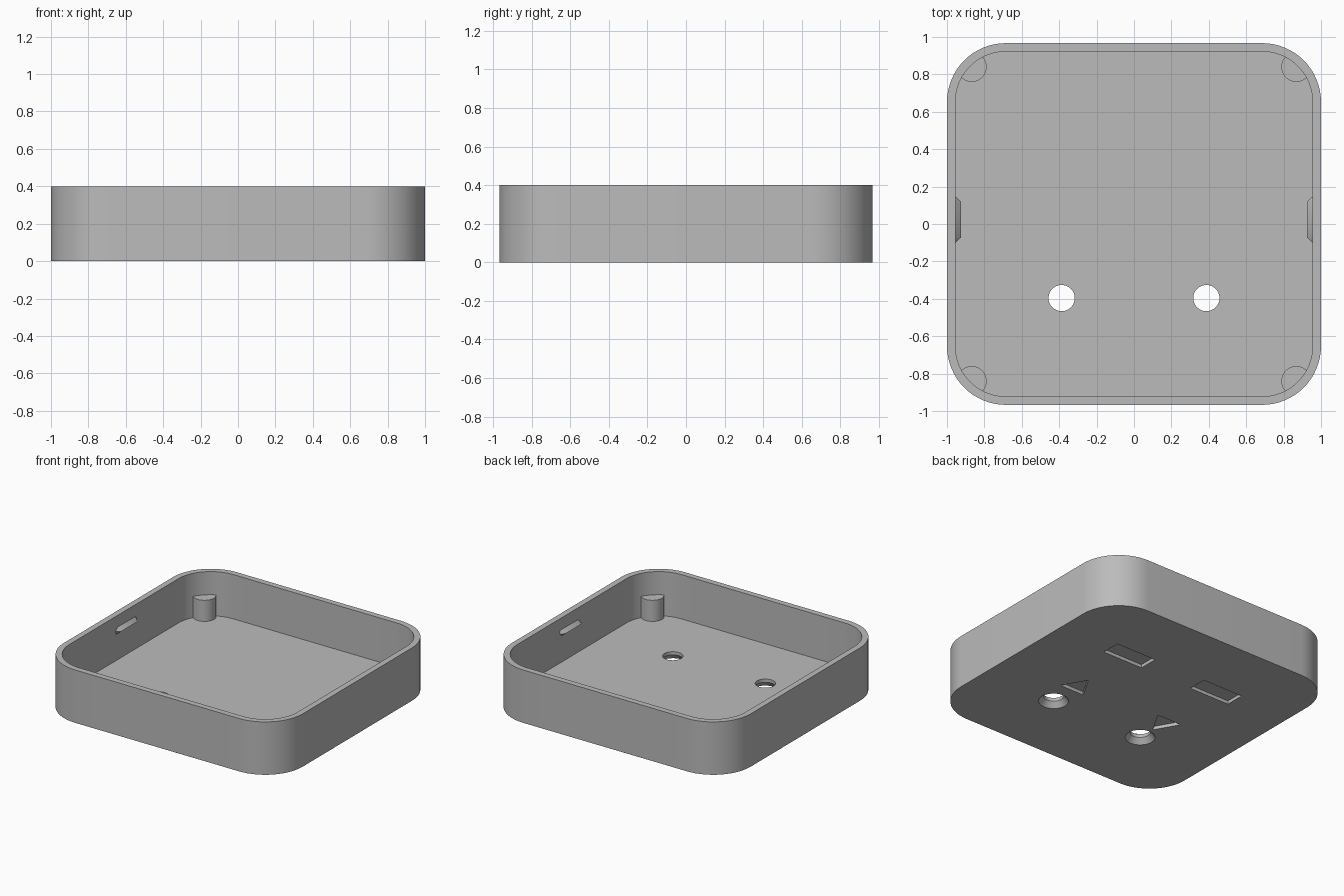
import bpy
import bmesh
from math import cos, sin, pi, radians

cube = bpy.data.objects.get("Cube")
if cube:
    bpy.data.objects.remove(cube, do_unlink=True)

HALF_X, HALF_Y, HEIGHT, RADIUS = 1.0, 0.967, 0.4, 0.315
WALL, FLOOR = 0.045, 0.065

grey = bpy.data.materials.new("plain grey")
GREY = (0.5, 0.5, 0.5, 1)
grey.use_nodes = True
grey.diffuse_color = GREY
grey.node_tree.nodes["Principled BSDF"].inputs["Base Color"].default_value = GREY


def loft(name, rings):
    """Closed solid through matching rings of points, capped at both ends."""
    bm = bmesh.new()
    loops = [[bm.verts.new(p) for p in ring] for ring in rings]
    n = len(loops[0])
    for a, b in zip(loops, loops[1:]):
        for i in range(n):
            j = (i + 1) % n
            bm.faces.new((a[i], a[j], b[j], b[i]))
    bm.faces.new(loops[0][::-1])
    bm.faces.new(loops[-1])
    bmesh.ops.recalc_face_normals(bm, faces=bm.faces)
    mesh = bpy.data.meshes.new(name)
    bm.to_mesh(mesh)
    bm.free()
    mesh.materials.append(grey)
    obj = bpy.data.objects.new(name, mesh)
    bpy.context.collection.objects.link(obj)
    return obj


def prism(name, outline, z0, z1):
    return loft(name, [[(x, y, z) for x, y in outline] for z in (z0, z1)])


def rounded(inset, steps=16):
    """Rounded rectangle outline, moved inwards by inset."""
    r = RADIUS - inset
    points = []
    for k, (sx, sy) in enumerate(((1, 1), (-1, 1), (-1, -1), (1, -1))):
        for i in range(steps + 1):
            a = (k + i / steps) * pi / 2
            points.append((sx * (HALF_X - RADIUS) + r * cos(a),
                           sy * (HALF_Y - RADIUS) + r * sin(a)))
    return points


def circle(x, y, r, n=48):
    return [(x + r * cos(2 * pi * i / n), y + r * sin(2 * pi * i / n)) for i in range(n)]


def combine(obj, tool, operation):
    """Apply a boolean and discard its tool."""
    tool.hide_render = True
    mod = obj.modifiers.new("boolean", 'BOOLEAN')
    mod.operation, mod.solver, mod.object = operation, 'EXACT', tool
    bpy.context.view_layer.objects.active = obj
    bpy.ops.object.modifier_apply(modifier=mod.name)
    bpy.data.objects.remove(tool, do_unlink=True)


# Open tray with rounded corners
tray = prism("tray", rounded(0), 0, HEIGHT)
combine(tray, prism("cavity", rounded(WALL), FLOOR, HEIGHT + 0.1), 'DIFFERENCE')
parts = [tray]

for side in (-1, 1):
    cx = side * 0.387

    # Countersunk screw hole through the floor
    sections = ((0.107, -0.005), (0.07, 0.04), (0.07, 0.1))
    combine(tray, loft("screw_hole", [[(x, y, z) for x, y in circle(cx, -0.396, r)]
                                      for r, z in sections]), 'DIFFERENCE')

    # Shallow marks under the floor: a bar and a triangle, flipped on one side
    bar = [(cx + i * 0.168, 0.412 + j * 0.072) for i, j in ((-1, -1), (1, -1), (1, 1), (-1, 1))]
    combine(tray, prism("bar_recess", bar, -0.05, 0.025), 'DIFFERENCE')
    triangle = [(cx + 0.117 * cos(a), -0.143 + side * 0.117 * sin(a))
                for a in (radians(90 + 120 * i) for i in range(3))]
    combine(tray, prism("triangle_recess", triangle, -0.05, 0.025), 'DIFFERENCE')

    # Corner posts, trimmed to stay within the wall
    for end in (-1, 1):
        post = prism("corner_post", circle(side * 0.868, end * 0.84, 0.08), FLOOR - 0.02, 0.225)
        combine(post, prism("post_trim", rounded(WALL / 2), -0.1, 0.5), 'INTERSECT')
        parts.append(post)

    # Snap ridge on the inner side wall, tapered at both ends
    rings = []
    for y, depth in ((-0.099, 0), (-0.072, 0.03), (0.12, 0.03), (0.147, 0)):
        x = side * (HALF_X - WALL)
        rings.append([(x + side * 0.01, y, 0.255), (x - side * (depth + 0.0005), y, 0.287),
                      (x + side * 0.01, y, 0.319)])
    parts.append(loft("snap_ridge", rings))

# Smooth curved walls, sharp edges
for obj in parts:
    bpy.ops.object.select_all(action='DESELECT')
    obj.select_set(True)
    bpy.context.view_layer.objects.active = obj
    bpy.ops.object.shade_smooth_by_angle(angle=radians(30))
